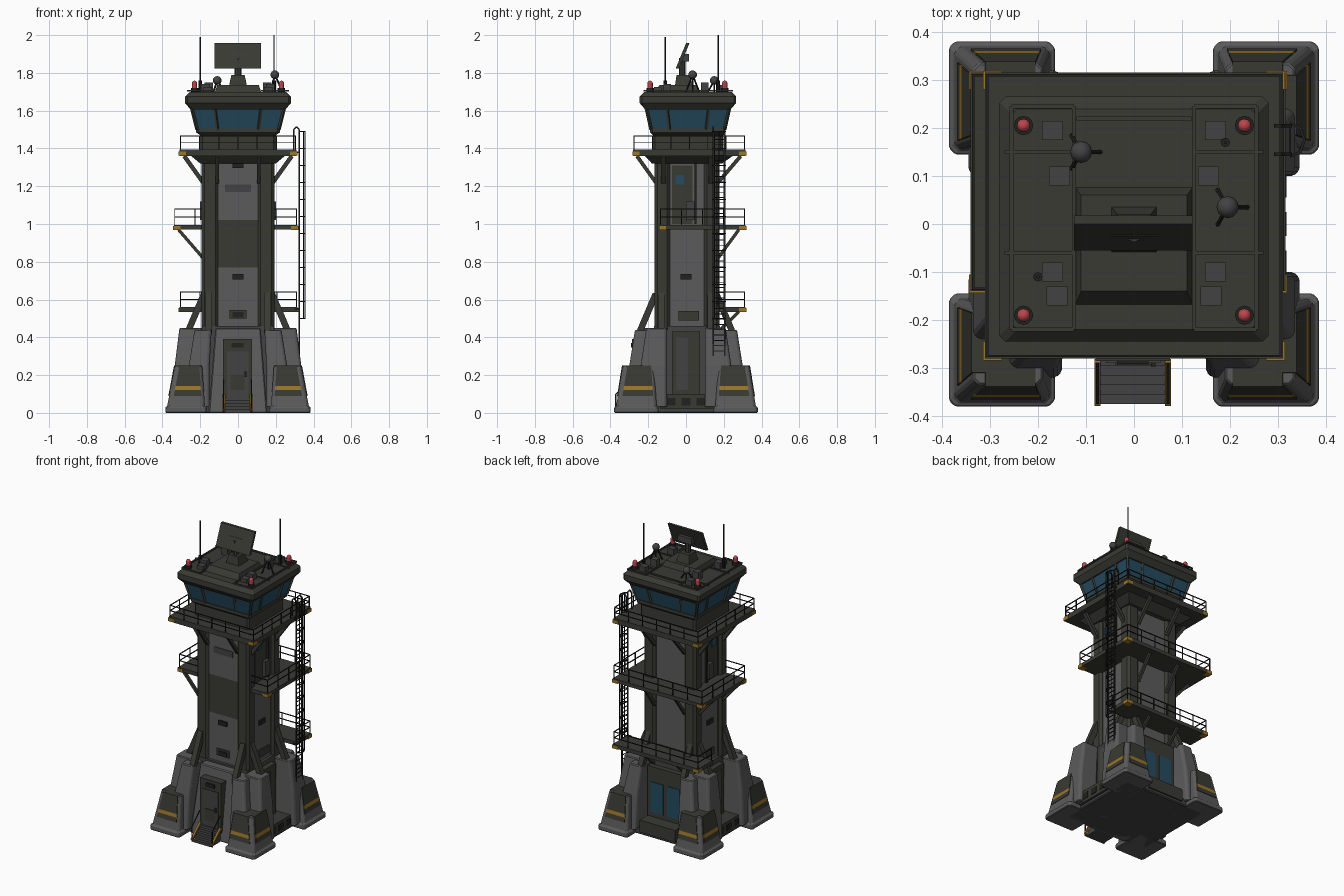
import bpy, bmesh, math
from mathutils import Vector, Matrix

if "Cube" in bpy.data.objects:
    bpy.data.objects.remove(bpy.data.objects["Cube"])


def material(name, rgb):
    m = bpy.data.materials.new(name)
    m.use_nodes = True
    m.diffuse_color = (*rgb, 1)
    bsdf = m.node_tree.nodes["Principled BSDF"]
    bsdf.inputs["Base Color"].default_value = (*rgb, 1)
    bsdf.inputs["Roughness"].default_value = 0.8
    return m


OLIVE = material("dark olive metal", (0.042, 0.042, 0.034))
GREY = material("concrete grey", (0.105, 0.105, 0.105))
DARK = material("dark grey", (0.055, 0.055, 0.055))
BLACK = material("black steel", (0.015, 0.015, 0.014))
GLASS = material("blue glass", (0.018, 0.07, 0.115))
YELLOW = material("ochre yellow", (0.33, 0.18, 0.02))
RED = material("beacon red", (0.5, 0.06, 0.07))


class Part:
    """Collects simple shapes into one named mesh object."""

    def __init__(self, name):
        self.name, self.bm, self.mats = name, bmesh.new(), []

    def paint(self, faces, mat):
        if mat not in self.mats:
            self.mats.append(mat)
        for f in faces:
            f.material_index = self.mats.index(mat)

    def loft(self, rings, mats, c=0):
        # rings are (x0, x1, y0, y1, z), optionally with chamfered corners
        loops = []
        for a, b, d, e, z in rings:
            x0, x1, y0, y1 = min(a, b), max(a, b), min(d, e), max(d, e)
            pts = [(x0, y0), (x1, y0), (x1, y1), (x0, y1)]
            if c:
                pts = [(x0 + c, y0), (x1 - c, y0), (x1, y0 + c), (x1, y1 - c),
                       (x1 - c, y1), (x0 + c, y1), (x0, y1 - c), (x0, y0 + c)]
            loops.append([self.bm.verts.new((x, y, z)) for x, y in pts])
        n, new = len(loops[0]), []
        for i, (lo, hi) in enumerate(zip(loops, loops[1:])):
            band = [self.bm.faces.new((lo[k], lo[(k + 1) % n], hi[(k + 1) % n], hi[k]))
                    for k in range(n)]
            self.paint(band, mats[i % len(mats)])
            new += band
        caps = [self.bm.faces.new(loops[0][::-1]), self.bm.faces.new(loops[-1])]
        self.paint(caps[:1], mats[0])
        self.paint(caps[1:], mats[(len(loops) - 2) % len(mats)])
        bmesh.ops.recalc_face_normals(self.bm, faces=new + caps)
        return self

    def box(self, x0, x1, y0, y1, z0, z1, mat=OLIVE):
        return self.loft([(x0, x1, y0, y1, z0), (x0, x1, y0, y1, z1)], [mat])

    def rod(self, p, q, r=0.004, mat=BLACK, sides=4, r2=None):
        p, q = Vector(p), Vector(q)
        m = Matrix.Translation((p + q) / 2) @ (q - p).to_track_quat("Z", "Y").to_matrix().to_4x4()
        if sides == 4:
            m = m @ Matrix.Rotation(math.pi / 4, 4, "Z")
        out = bmesh.ops.create_cone(self.bm, cap_ends=True, segments=sides, radius1=r,
                                    radius2=r if r2 is None else r2, depth=(q - p).length, matrix=m)
        self.paint({f for v in out["verts"] for f in v.link_faces}, mat)
        return self

    def ball(self, p, r, mat):
        out = bmesh.ops.create_uvsphere(self.bm, u_segments=12, v_segments=8, radius=r,
                                        matrix=Matrix.Translation(p))
        self.paint({f for v in out["verts"] for f in v.link_faces}, mat)
        return self

    def rail(self, path, z, h=0.085):
        for (ax, ay), (bx, by) in zip(path, path[1:]):
            for k in (0.5, 1):
                self.rod((ax, ay, z + h * k), (bx, by, z + h * k), 0.0035)
            n = max(1, round(math.hypot(bx - ax, by - ay) / 0.1))
            for i in range(n + 1):
                x, y = ax + (bx - ax) * i / n, ay + (by - ay) * i / n
                self.rod((x, y, z), (x, y, z + h), 0.0035)
        return self

    def done(self, bevel=0, smooth=False):
        me = bpy.data.meshes.new(self.name)
        self.bm.to_mesh(me)
        self.bm.free()
        for m in self.mats:
            me.materials.append(m)
        ob = bpy.data.objects.new(self.name, me)
        bpy.context.collection.objects.link(ob)
        if bevel:
            mod = ob.modifiers.new("soft edges", "BEVEL")
            mod.width, mod.segments = bevel, 1
        if smooth:
            bpy.ops.object.select_all(action="DESELECT")
            ob.select_set(True)
            bpy.context.view_layer.objects.active = ob
            bpy.ops.object.shade_smooth_by_angle(angle=math.radians(40))


CORNERS = [(sx, sy) for sx in (-1, 1) for sy in (-1, 1)]

# Base core and foundation
Part("foundation").box(-0.3, 0.3, -0.27, 0.29, 0, 0.05, DARK).done(0.006)
Part("base_core").loft([(-0.2, 0.2, -0.19, 0.19, 0.04), (-0.19, 0.19, -0.17, 0.18, 0.46)], [DARK]).done()

# Corner feet with striped plates and tall buttress blocks
for sx, sy in CORNERS:
    tag = ("right" if sx < 0 else "left") + ("_front" if sy < 0 else "_back")
    foot = Part("foot_" + tag)
    foot.loft([(sx * u, sx * v, sy * s, sy * t, z) for u, v, s, t, z in
               ((0.165, 0.385, 0.145, 0.38, 0), (0.165, 0.385, 0.145, 0.38, 0.03),
                (0.175, 0.375, 0.155, 0.37, 0.035), (0.19, 0.335, 0.17, 0.335, 0.25))], [GREY], 0.012)
    foot.done(0.004)
    plates = Part("striped_plates_" + tag)
    for ex, ey in ((0.004, -0.025), (-0.025, 0.004)):
        rings = []
        for z in (0.09, 0.12, 0.142, 0.252):
            f = (z - 0.035) / 0.215
            inner = max(0, -min(ex, ey)) * 0.6
            rings.append((sx * (0.175 + 0.015 * f + inner), sx * (0.375 - 0.04 * f + ex),
                          sy * (0.155 + 0.015 * f + inner), sy * (0.37 - 0.035 * f + ey), z))
        plates.loft(rings, [OLIVE, YELLOW, OLIVE])
    plates.done()
    block = Part("buttress_" + tag)
    block.loft([(sx * 0.2, sx * 0.345, sy * 0.1, sy * 0.25, 0.03), (sx * 0.2, sx * 0.335, sy * 0.1, sy * 0.24, 0.25),
                (sx * 0.19, sx * 0.31, sy * 0.1, sy * 0.21, 0.45)], [GREY], 0.012)
    block.loft([(sx * 0.15, sx * 0.27, sy * 0.14, sy * 0.32, 0.03), (sx * 0.15, sx * 0.26, sy * 0.14, sy * 0.3, 0.25),
                (sx * 0.14, sx * 0.23, sy * 0.14, sy * 0.27, 0.44)], [GREY], 0.012)
    block.done(0.005)
    strut = Part("raking_struts_" + tag)
    strut.rod((sx * 0.265, sy * 0.13, 0.43), (sx * 0.18, sy * 0.13, 0.63), 0.024, OLIVE)
    strut.rod((sx * 0.155, sy * 0.245, 0.43), (sx * 0.155, sy * 0.16, 0.63), 0.024, OLIVE)
    strut.done()

# Entrance, door and stairs
Part("entrance_block").loft([(-0.155, 0.155, -0.28, -0.1, 0), (-0.12, 0.12, -0.225, -0.1, 0.45)], [GREY]).done(0.006)
door = Part("front_door").box(-0.08, 0.075, -0.285, -0.2, 0.06, 0.39)
door.box(-0.058, 0.055, -0.289, -0.28, 0.085, 0.325, DARK)
door.box(-0.035, 0.03, -0.292, -0.28, 0.345, 0.37, BLACK)
door.box(-0.04, 0.035, -0.293, -0.285, 0.12, 0.2, OLIVE).box(0.035, 0.045, -0.297, -0.285, 0.19, 0.22, BLACK)
door.done()
stairs = Part("entrance_stairs")
for i in range(5):
    stairs.box(-0.07, 0.065, -0.375 + i * 0.02, -0.27, i * 0.017, 0.017 * (i + 1), DARK)
for x in (-0.076, 0.071):
    stairs.rod((x, -0.375, 0.012), (x, -0.285, 0.092), 0.009, YELLOW)
    stairs.rod((x, -0.372, 0), (x, -0.372, 0.1), 0.004).rod((x, -0.372, 0.1), (x, -0.29, 0.175), 0.004)
stairs.done()

# Side and rear base bays
bays = Part("base_bays")
for s in (-1, 1):
    bays.box(s * 0.19, s * 0.225, -0.075, 0.075, 0.1, 0.43, OLIVE)
    bays.box(s * 0.22, s * 0.23, -0.05, 0.01, 0.12, 0.4, DARK)
    bays.box(s * 0.19, s * 0.315, -0.135, 0.14, 0.02, 0.1, OLIVE)
    for y in (-0.08, 0, 0.08):
        bays.box(s * 0.31, s * 0.318, y - 0.025, y + 0.025, 0.04, 0.08, BLACK)
bays.box(-0.13, 0.13, 0.17, 0.215, 0.08, 0.43, OLIVE).box(-0.13, 0.13, 0.18, 0.3, 0.02, 0.1, OLIVE)
for x in (-0.06, 0.06):
    bays.box(x - 0.045, x + 0.045, 0.21, 0.219, 0.13, 0.33, GLASS)
bays.done()

# Shaft: recessed panels between corner pillars
shaft = Part("shaft_panels").loft([(-0.172, 0.172, -0.152, 0.16, z) for z in (0.44, 0.77, 1.02, 1.37)], [GREY])
shaft.bm.faces.ensure_lookup_table()
shaft.bm.normal_update()
shaft.paint([f for f in shaft.bm.faces if f.normal.y < -0.9 and 0.77 < f.calc_center_median().z < 1.02], OLIVE)
shaft.done()
pillars = Part("corner_pillars")
for sx, sy in CORNERS:
    rings = [(sx * 0.105, sx * 0.192, sy * 0.09 + 0.005, sy * 0.172 + 0.005, z) for z in (0.44, 1.37)]
    pillars.loft(rings, [OLIVE], 0.015)
pillars.done()
fit = Part("shaft_fittings")
for z in (0.52, 0.72, 1.31):
    fit.box(-0.03, 0.03, -0.165, -0.15, z - 0.014, z + 0.014, BLACK)
fit.box(-0.07, 0.07, -0.156, -0.15, 1.17, 1.21, DARK).box(-0.045, 0.045, -0.16, -0.15, 0.5, 0.545, OLIVE)
for s in (-1, 1):
    fit.box(s * 0.17, s * 0.182, -0.03, 0.03, 0.705, 0.735, BLACK)
    fit.box(s * 0.17, s * 0.18, -0.04, 0.07, 0.49, 0.54, OLIVE)
    fit.box(s * 0.17, s * 0.178, -0.075, 0.035, 1.0, 1.31, OLIVE)
    fit.box(s * 0.17, s * 0.184, -0.055, -0.01, 1.21, 1.26, GLASS)
    fit.box(s * 0.17, s * 0.2, 0.0, 0.045, 1.02, 1.12, DARK)
    fit.rod((s * 0.185, 0.05, 1.0), (s * 0.185, 0.05, 1.32), 0.008)
fit.done()

# Platforms with railings, yellow corners and brackets
up = Part("upper_platform").box(-0.31, 0.31, -0.28, 0.315, 1.36, 1.395)
up.loft([(-0.2, 0.2, -0.18, 0.19, 1.32), (-0.25, 0.25, -0.22, 0.25, 1.362)], [OLIVE])
up.rail([(-0.305, -0.275), (0.305, -0.275), (0.305, 0.31), (-0.305, 0.31), (-0.305, -0.275)], 1.395, 0.07)
mid = Part("middle_platform").box(-0.34, -0.17, -0.14, 0.315, 0.97, 0.995)
mid.box(0.17, 0.315, -0.14, 0.315, 0.97, 0.995).box(-0.17, 0.17, 0.15, 0.315, 0.97, 0.995)
mid.rail([(-0.19, -0.135), (-0.335, -0.135), (-0.335, 0.31), (0.31, 0.31), (0.31, -0.135), (0.19, -0.135)], 0.995, 0.085)
low = Part("lower_platform").box(-0.31, 0.315, 0.16, 0.315, 0.535, 0.56)
low.rail([(-0.305, 0.17), (-0.305, 0.31), (0.31, 0.31), (0.31, 0.17)], 0.56, 0.08)
for part, z, xl, xr, ys in ((up, 1.363, -0.31, 0.31, (-0.28, 0.315)), (mid, 0.968, -0.34, 0.315, (-0.14, 0.315)),
                            (low, 0.533, -0.31, 0.315, (0.315,))):
    for x in (xl, xr):
        for y in ys:
            a, b = math.copysign(1, x), math.copysign(1, y)
            part.box(x + a * 0.004, x - a * 0.035, y + b * 0.004, y - b * 0.035, z, z + 0.022, YELLOW)
for x, y in ((-0.11, 0), (0.11, 0)):
    up.rod((x, 0.17, 1.22), (x, 0.29, 1.36), 0.014, OLIVE).rod((x, -0.16, 1.22), (x, -0.26, 1.36), 0.014, OLIVE)
    mid.rod((x, 0.17, 0.82), (x, 0.28, 0.97), 0.012, OLIVE)
    low.rod((x, 0.17, 0.43), (x, 0.28, 0.535), 0.012, OLIVE)
for s in (-1, 1):
    for y in (-0.12, 0.13):
        up.rod((s * 0.185, y, 1.22), (s * 0.285, y, 1.36), 0.016, OLIVE)
        if s < 0:
            mid.rod((s * 0.185, y, 0.82), (s * 0.315, y, 0.97), 0.012, OLIVE)
for part in (up, mid, low):
    part.done()

# Control cabin, glazing and roof
Part("cabin_base").loft([(-0.2, 0.2, -0.175, 0.195, 1.39), (-0.2, 0.2, -0.175, 0.195, 1.47),
                         (-0.222, 0.222, -0.19, 0.21, 1.485), (-0.222, 0.222, -0.19, 0.21, 1.505)], [OLIVE], 0.012).done()
Part("cabin_windows").loft([(-0.215, 0.215, -0.183, 0.203, 1.5), (-0.245, 0.245, -0.21, 0.23, 1.62)], [GLASS]).done()
frame = Part("window_frames")
for x in (-1, -0.5, 0.5, 1):
    for s in (-1, 1):
        frame.rod((0.217 * x, 0.01 + s * 0.195, 1.5), (0.247 * x, 0.01 + s * 0.222, 1.62), 0.009, OLIVE)
        frame.rod((s * 0.217, 0.01 + 0.195 * x, 1.5), (s * 0.247, 0.01 + 0.222 * x, 1.62), 0.009, OLIVE)
frame.done()
Part("roof_slab").loft([(-0.25, 0.25, -0.215, 0.235, 1.605), (-0.28, 0.28, -0.245, 0.265, 1.64),
                        (-0.28, 0.28, -0.245, 0.265, 1.675), (-0.255, 0.255, -0.22, 0.24, 1.7)], [OLIVE], 0.012).done()

# Roof equipment
roof = Part("roof_equipment")
roof.loft([(-0.125, 0.125, -0.175, 0.08, 1.69), (-0.11, 0.11, -0.14, 0.06, 1.735)], [OLIVE])
for s in (-1, 1):
    loop = [(s * 0.125, -0.22), (s * 0.255, -0.22), (s * 0.255, 0.245), (s * 0.125, 0.245), (s * 0.125, -0.22)]
    for (ax, ay), (bx, by) in zip(loop, loop[1:]):
        roof.rod((ax, ay, 1.705), (bx, by, 1.705), 0.006, OLIVE)
    for y in (-0.06, 0.15):
        roof.rod((s * 0.125, y, 1.705), (s * 0.27, y, 1.705), 0.005, OLIVE)
    for x, y, h in ((0.17, -0.1, 0.05), (0.16, -0.15, 0.035), (0.17, 0.195, 0.045), (0.155, 0.1, 0.06)):
        roof.box(s * x - 0.022, s * x + 0.022, y - 0.02, y + 0.02, 1.69, 1.69 + h, DARK)
roof.rod((-0.12, 0.22, 1.71), (0.12, 0.22, 1.71), 0.006, OLIVE)
roof.done()
beacons = Part("warning_beacons")
for x in (-0.23, 0.23):
    for y in (-0.19, 0.205):
        beacons.rod((x, y, 1.69), (x, y, 1.72), 0.02, BLACK, 12)
        beacons.rod((x, y, 1.72), (x, y, 1.745), 0.014, RED, 12).ball((x, y, 1.745), 0.014, RED)
beacons.done(smooth=True)
masts = Part("antennas")
for x, y, top in ((-0.2, -0.11, 1.99), (0.19, 0.17, 2.0)):
    masts.rod((x, y, 1.69), (x, y, 1.76), 0.01, BLACK, 8).rod((x, y, 1.75), (x, y, top), 0.0035, BLACK, 6)
for x, y, z in ((0.195, 0.035, 1.79), (-0.11, 0.15, 1.76)):
    masts.ball((x, y, z), 0.023, DARK)
    for k in range(3):
        a = k * math.tau / 3
        masts.rod((x, y, z), (x + 0.045 * math.cos(a), y + 0.045 * math.sin(a), 1.69), 0.005, BLACK, 6)
masts.done(smooth=True)

# Tilted radar panel
radar = Part("radar").loft([(-0.05, 0.05, -0.06, 0.04, 1.72), (-0.035, 0.035, -0.05, 0.02, 1.79)], [OLIVE])
radar.rod((0, -0.02, 1.78), (0, -0.02, 1.88), 0.018, OLIVE, 8)
radar.loft([(-0.125, 0.122, -0.055, -0.037, 1.822), (-0.125, 0.122, 0, 0.018, 1.957)], [OLIVE])
radar.box(-0.05, 0.05, -0.025, 0.015, 1.86, 1.9, DARK)
radar.done()

# Caged ladder
ladder = Part("caged_ladder")
for y in (0.145, 0.205):
    ladder.rod((0.325, y, 0.28), (0.325, y, 1.5), 0.005)
for i in range(42):
    ladder.rod((0.325, 0.145, 0.3 + i * 0.028), (0.325, 0.205, 0.3 + i * 0.028), 0.003)
arc = [(0.325 + 0.03 * math.sin(t * math.pi / 4), 0.175 - 0.035 * math.cos(t * math.pi / 4)) for t in range(5)]
for i in range(12):
    for (ax, ay), (bx, by) in zip(arc, arc[1:]):
        ladder.rod((ax, ay, 0.5 + i * 0.09), (bx, by, 0.5 + i * 0.09), 0.004)
for x, y in arc[1:4]:
    ladder.rod((x, y, 0.5), (x, y, 1.49), 0.003)
for y in (0.145, 0.205):
    ladder.rod((0.325, y, 1.5), (0.31, y, 1.515), 0.005).rod((0.31, y, 1.515), (0.295, y, 1.5), 0.005)
    ladder.rod((0.295, y, 1.5), (0.295, y, 1.395), 0.005)
    for z in (0.55, 0.98, 1.38):
        ladder.rod((0.3, y, z), (0.325, y, z), 0.005)
ladder.done()
